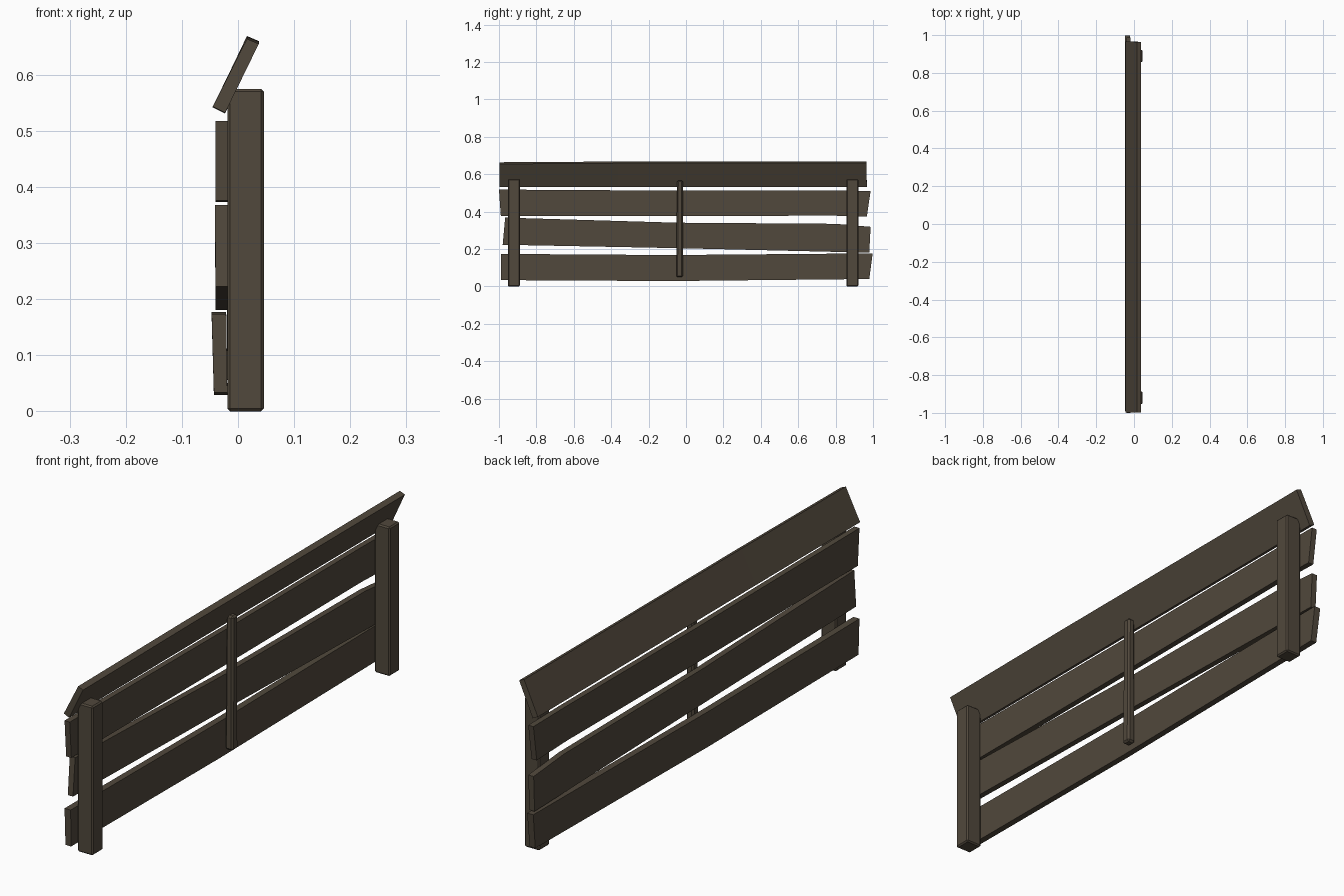
import bpy, bmesh
from mathutils import Matrix, Vector

if "Cube" in bpy.data.objects:
    bpy.data.objects.remove(bpy.data.objects["Cube"])

wood = bpy.data.materials.new("dark_brown_wood")
wood.diffuse_color = (0.082, 0.065, 0.045, 1)
wood.use_nodes = True
wood.node_tree.nodes["Principled BSDF"].inputs["Base Color"].default_value = wood.diffuse_color


def finish(name, bm):
    bmesh.ops.recalc_face_normals(bm, faces=bm.faces[:])
    me = bpy.data.meshes.new(name)
    bm.to_mesh(me)
    bm.free()
    me.materials.append(wood)
    ob = bpy.data.objects.new(name, me)
    bpy.context.collection.objects.link(ob)
    return ob


def plank(name, x_low, x_high, stations, edge_dz=(0, 0)):
    """Loft a board along y; a station is (y low, z low, y high, z high)."""
    bm = bmesh.new()
    rings = []
    for yl, zl, yh, zh in stations:
        pts = [(x_low[0], yl, zl + edge_dz[0]), (x_low[1], yl, zl),
               (x_high[1], yh, zh + edge_dz[1]), (x_high[0], yh, zh)]
        rings.append([bm.verts.new(p) for p in pts])
    for a, b in zip(rings, rings[1:]):
        for i in range(4):
            j = (i + 1) % 4
            bm.faces.new((a[i], a[j], b[j], b[i]))
    bm.faces.new(rings[0])
    bm.faces.new(rings[-1])
    return finish(name, bm)


def post(name, lo, hi, bevel, top_scale=1.0, top_shift=0.0):
    """Chamfered upright between two corners, optionally tapered."""
    lo, hi = Vector(lo), Vector(hi)
    bm = bmesh.new()
    bmesh.ops.create_cube(bm, size=1)
    for v in bm.verts:
        if v.co.z > 0:
            v.co.x *= top_scale
            v.co.y = v.co.y * top_scale
    size = hi - lo
    bmesh.ops.transform(bm, verts=bm.verts[:],
                        matrix=Matrix.Translation((lo + hi) / 2) @ Matrix.Diagonal((*size, 1)))
    for v in bm.verts:
        if v.co.z > (lo.z + hi.z) / 2:
            v.co.y += top_shift
    bmesh.ops.bevel(bm, geom=bm.edges[:], offset=bevel, segments=1,
                    affect='EDGES', profile=0.5)
    return finish(name, bm)


# Upright posts
post("left_post", (-0.019, -0.952, 0), (0.046, -0.888, 0.575), 0.005)
post("right_post", (-0.019, 0.858, 0), (0.046, 0.921, 0.575), 0.005)

# Thin centre stake
post("centre_stake", (-0.020, -0.052, 0.05), (0.013, -0.016, 0.567), 0.007, 0.9, 0.002)

# Horizontal boards, slightly crooked
plank("bottom_board", (-0.043, -0.019), (-0.047, -0.021), [
    (-0.99, 0.034, -0.99, 0.174), (-0.08, 0.029, -0.08, 0.168),
    (0.98, 0.04, 0.998, 0.177)])
plank("lower_middle_board", (-0.040, -0.018), (-0.041, -0.018), [
    (-0.98, 0.223, -0.967, 0.368), (-0.05, 0.205, -0.05, 0.341),
    (0.80, 0.185, 0.80, 0.335), (0.98, 0.181, 0.987, 0.319)])
plank("upper_middle_board", (-0.040, -0.018), (-0.040, -0.018), [
    (-0.99, 0.376, -1.0, 0.518), (0.0, 0.376, 0.0, 0.512),
    (0.78, 0.379, 0.78, 0.513), (0.967, 0.373, 0.987, 0.511)])

# Tilted top board
plank("top_board", (-0.045, -0.023), (0.016, 0.037), [
    (-0.997, 0.532, -0.997, 0.664), (-0.36, 0.532, -0.36, 0.668),
    (0.967, 0.531, 0.964, 0.669)], edge_dz=(0.011, -0.009))
